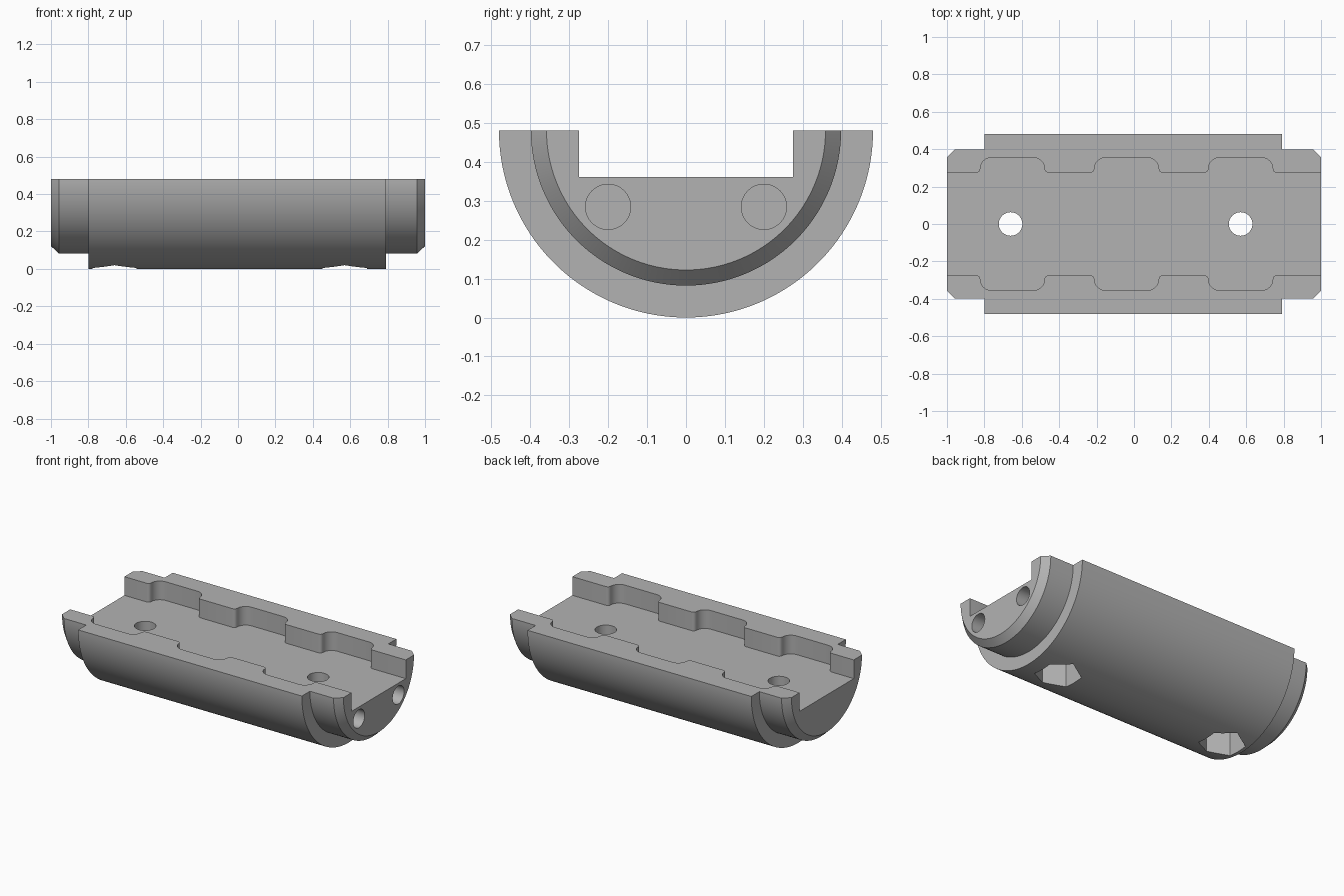
import bpy, bmesh
from math import pi, sin, cos, radians
from mathutils import Matrix, Vector

if "Cube" in bpy.data.objects:
    bpy.data.objects.remove(bpy.data.objects["Cube"])

AXIS_Z = 0.48
FLOOR_Z = 0.36
SEGMENTS = 96

grey = bpy.data.materials.new("plain grey")
grey.use_nodes = True
grey.diffuse_color = (0.45, 0.45, 0.45, 1)
grey.node_tree.nodes["Principled BSDF"].inputs["Base Color"].default_value = grey.diffuse_color


def make_object(name, bm):
    bmesh.ops.recalc_face_normals(bm, faces=bm.faces)
    mesh = bpy.data.meshes.new(name)
    bm.to_mesh(mesh)
    bm.free()
    mesh.materials.append(grey)
    obj = bpy.data.objects.new(name, mesh)
    bpy.context.collection.objects.link(obj)
    return obj


def prism(name, outline, z0, z1):
    """Extrude an xy outline upwards."""
    bm = bmesh.new()
    face = bm.faces.new([bm.verts.new((x, y, z0)) for x, y in outline])
    top = bmesh.ops.extrude_face_region(bm, geom=[face])["geom"]
    bmesh.ops.translate(bm, vec=(0, 0, z1 - z0),
                        verts=[v for v in top if isinstance(v, bmesh.types.BMVert)])
    return make_object(name, bm)


def circle(cx, cy, r, n, start=0):
    return [(cx + r * cos(start + 2 * pi * i / n), cy + r * sin(start + 2 * pi * i / n))
            for i in range(n)]


def arc(cx, cy, r, a0, a1, n=8):
    angles = [radians(a0 + (a1 - a0) * i / n) for i in range(n + 1)]
    return [(cx + r * cos(a), cy + r * sin(a)) for a in angles]


# Half-round body: stepped profile swept half a turn below the axis
profile = [(-1, 0.358), (-0.958, 0.398), (-0.8, 0.398), (-0.8, 0.48),
           (0.79, 0.48), (0.79, 0.398), (0.958, 0.398), (1, 0.358)]
bm = bmesh.new()
rings = []
for i in range(SEGMENTS + 1):
    a = pi * i / SEGMENTS
    rings.append([bm.verts.new((x, r * cos(a), AXIS_Z - r * sin(a))) for x, r in profile])
for r0, r1 in zip(rings, rings[1:]):
    for j in range(len(profile) - 1):
        bm.faces.new((r0[j], r0[j + 1], r1[j + 1], r1[j]))
bm.faces.new([r[0] for r in rings])
bm.faces.new([r[-1] for r in rings])
bm.faces.new(rings[0] + rings[-1][::-1])
body = make_object("half_round_body", bm)

# Channel with three rounded pockets in each wall
INNER, OUTER, HALF = 0.275, 0.355, 0.172
R_IN, R_OUT = 0.02, 0.06
wall = [(-1.2, INNER)]
for c in (-0.65, -0.04, 0.57):
    left, right = c - HALF, c + HALF
    wall += arc(left - R_IN, INNER + R_IN, R_IN, -90, 0, 5)
    wall += arc(left + R_OUT, OUTER - R_OUT, R_OUT, 180, 90)[1:]
    wall += arc(right - R_OUT, OUTER - R_OUT, R_OUT, 90, 0)
    wall += arc(right + R_IN, INNER + R_IN, R_IN, 180, 270, 5)[1:]
wall.append((1.2, INNER))
outline = wall + [(x, -y) for x, y in reversed(wall)]
cutters = [prism("channel_cutter", outline, FLOOR_Z, 1)]

# Bolt holes through the floor, with hexagonal nut recesses beneath
for x in (-0.66, 0.57):
    cutters.append(prism("bolt_hole_cutter", circle(x, 0, 0.063, 48), 0.1, 0.6))
    cutters.append(prism("nut_recess_cutter", circle(x, 0, 0.137, 6, pi / 2), -0.2, 0.2))

# Two blind round holes in one end
for y in (-0.2, 0.2):
    hole = prism("end_hole_cutter", circle(0, 0, 0.058, 48), -0.3, 0.2)
    hole.data.transform(Matrix.Translation(Vector((1, y, 0.284))) @ Matrix.Rotation(pi / 2, 4, "Y"))
    cutters.append(hole)

# Apply the cuts and discard the cutters
bpy.ops.object.select_all(action="DESELECT")
bpy.context.view_layer.objects.active = body
body.select_set(True)
for cutter in cutters:
    cutter.hide_render = True
    mod = body.modifiers.new("cut", "BOOLEAN")
    mod.operation = "DIFFERENCE"
    mod.solver = "EXACT"
    mod.object = cutter
    bpy.ops.object.modifier_apply(modifier=mod.name)
    bpy.data.objects.remove(cutter)

bpy.ops.object.shade_smooth_by_angle(angle=radians(25))
